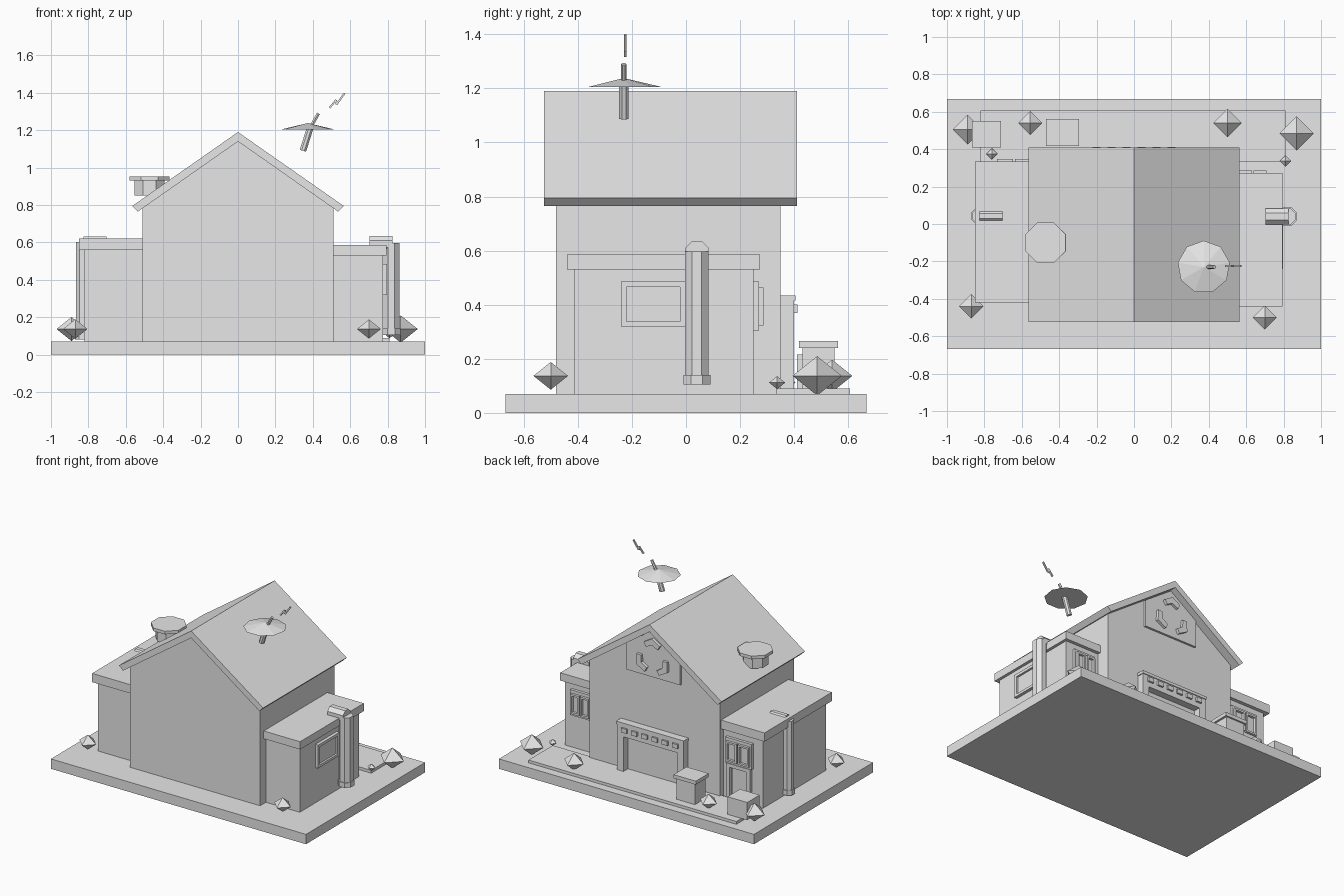
import bpy, bmesh, math
from mathutils import Vector, Matrix

cube = bpy.data.objects.get("Cube")
if cube:
    bpy.data.objects.remove(cube, do_unlink=True)

grey = bpy.data.materials.new("plain_grey")
grey.use_nodes = True
grey.diffuse_color = (0.8, 0.8, 0.8, 1)
grey.node_tree.nodes["Principled BSDF"].inputs["Base Color"].default_value = (0.8, 0.8, 0.8, 1)


def finish(name, bm):
    bmesh.ops.recalc_face_normals(bm, faces=bm.faces)
    mesh = bpy.data.meshes.new(name)
    bm.to_mesh(mesh)
    bm.free()
    mesh.materials.append(grey)
    obj = bpy.data.objects.new(name, mesh)
    bpy.context.collection.objects.link(obj)
    return obj


def box(name, x, y, z):
    """Box from three (low, high) ranges."""
    bm = bmesh.new()
    bmesh.ops.create_cube(bm, size=1)
    for v in bm.verts:
        v.co = [lo + (c + 0.5) * (hi - lo) for c, (lo, hi) in zip(v.co, (x, y, z))]
    return finish(name, bm)


def prism(name, profile, y):
    """Extrude an x-z outline along y."""
    bm = bmesh.new()
    face = bm.faces.new([bm.verts.new((px, y[0], pz)) for px, pz in profile])
    new = bmesh.ops.extrude_face_region(bm, geom=[face])["geom"]
    bmesh.ops.translate(bm, vec=(0, y[1] - y[0], 0),
                        verts=[v for v in new if isinstance(v, bmesh.types.BMVert)])
    return finish(name, bm)


def rod(name, a, b, r, r2=None, sides=8):
    """Faceted rod or cone between two points."""
    a, b = Vector(a), Vector(b)
    bm = bmesh.new()
    bmesh.ops.create_cone(bm, cap_ends=True, segments=sides, radius1=r,
                          radius2=r if r2 is None else r2, depth=(b - a).length)
    turn = (b - a).to_track_quat('Z', 'Y').to_matrix().to_4x4()
    spin = Matrix.Rotation(math.pi / sides, 4, 'Z')
    bm.transform(Matrix.Translation((a + b) / 2) @ turn @ spin)
    return finish(name, bm)


def mirror_points(half):
    """Close a right-hand outline with its mirror image."""
    return half + [(-px, pz) for px, pz in reversed(half) if px > 0]


# Ground and patio
box("ground_slab", (-1, 1), (-0.667, 0.667), (0, 0.07))
box("patio", (-0.82, 0.81), (0.335, 0.607), (0.07, 0.09))

# Main house with gable ends and a chevron roof
prism("main_house", [(0, 1.14), (0.51, 0.783), (0.51, 0.07), (-0.51, 0.07), (-0.51, 0.783)],
      (-0.48, 0.35))
prism("main_roof", [(0, 1.19), (0.565, 0.795), (0.535, 0.765), (0, 1.14),
                    (-0.535, 0.765), (-0.565, 0.795)], (-0.525, 0.41))

# Side wings with flat roofs
box("left_wing", (0.5, 0.775), (-0.415, 0.25), (0.07, 0.53))
box("left_wing_roof", (0.5, 0.795), (-0.44, 0.273), (0.53, 0.585))
box("right_wing", (-0.82, -0.5), (-0.395, 0.31), (0.07, 0.56))
box("right_wing_roof", (-0.85, -0.5), (-0.42, 0.335), (0.56, 0.622))

# Gable panel and its three bent trim bars
prism("gable_panel", [(0, 1.135), (0.21, 0.99), (0.21, 0.8), (-0.21, 0.8), (-0.21, 0.99)],
      (0.345, 0.365))
for i in range(3):
    def polar(r, deg):
        t = math.radians(90 + 120 * i + deg)
        return (r * math.cos(t), 0.94 + r * math.sin(t))
    prism("gable_trim", [polar(0.12, -32), polar(0.14, 0), polar(0.12, 32),
                         polar(0.085, 32), polar(0.095, 0), polar(0.085, -32)], (0.36, 0.385))

# Large doorway with posts, lintel and blocks
for s in (-1, 1):
    box("doorway_post", sorted((s * 0.21, s * 0.26)), (0.345, 0.4), (0.07, 0.34))
box("doorway_lintel", (-0.26, 0.26), (0.345, 0.4), (0.335, 0.42))
box("doorway_cap", (-0.265, 0.265), (0.345, 0.405), (0.415, 0.435))
for i in range(6):
    cx = -0.2 + 0.08 * i
    box("lintel_block", (cx - 0.022, cx + 0.022), (0.39, 0.413), (0.37, 0.4))


def frame(name, x, y, z, bar):
    """Four bars around an opening on a back wall."""
    box(name + "_top", x, y, (z[1] - bar, z[1]))
    box(name + "_bottom", x, y, (z[0], z[0] + bar))
    box(name + "_jamb", (x[0], x[0] + bar), y, z)
    box(name + "_jamb", (x[1] - bar, x[1]), y, z)


# Wing back windows: surround with two raised sashes
def sash_window(name, x, y, z):
    box(name + "_surround", x, (y - 0.01, y + 0.02), z)
    mid = (x[0] + x[1]) / 2
    for a, b in ((x[0] + 0.012, mid - 0.005), (mid + 0.005, x[1] - 0.012)):
        frame(name + "_sash", (a, b), (y + 0.015, y + 0.037), (z[0] + 0.018, z[1] - 0.022), 0.013)


sash_window("left_window", (0.55, 0.72), 0.25, (0.305, 0.485))
sash_window("right_window", (-0.745, -0.54), 0.31, (0.33, 0.51))

# Door below the right wing window
frame("door_frame", (-0.735, -0.55), (0.3, 0.335), (0.07, 0.33), 0.025)
box("door_panel", (-0.7, -0.585), (0.3, 0.318), (0.09, 0.3))

# Side window of the left wing
for z in ((0.32, 0.338), (0.465, 0.485)):
    box("side_window_rail", (0.77, 0.797), (-0.24, 0.0), z)
for y in ((-0.24, -0.22), (-0.022, 0.0)):
    box("side_window_jamb", (0.77, 0.797), y, (0.32, 0.485))
box("side_window_pane", (0.77, 0.783), (-0.225, -0.02), (0.33, 0.47))

# Drain pipes with an elbow over each wing roof
for side, s, cx, cy, r, low, top in (("left", 1, 0.82, 0.04, 0.047, 0.105, 0.597),
                                     ("right", -1, -0.833, 0.043, 0.037, 0.08, 0.602)):
    rod(side + "_pipe", (cx, cy, low), (cx, cy, top), r)
    rod(side + "_pipe_foot", (cx, cy, low), (cx, cy, low + 0.035), r * 1.15)
    rod(side + "_pipe_elbow", (s * 0.703, cy, top - 0.005), (s * 0.825, cy, top - 0.005), r)

# Roof vent
rod("vent_stem", (-0.473, -0.1, 0.85), (-0.473, -0.1, 0.932), 0.088)
rod("vent_cap", (-0.473, -0.1, 0.93), (-0.473, -0.1, 0.952), 0.117)

# Floating dish, its post, antenna and bolt
rod("dish", (0.373, -0.23, 1.205), (0.373, -0.23, 1.238), 0.141, 0.0, 9)
rod("dish_post", (0.347, -0.23, 1.09), (0.385, -0.23, 1.21), 0.019)
rod("dish_antenna", (0.385, -0.23, 1.21), (0.43, -0.23, 1.29), 0.01, sides=6)
bolt = [(0.49, 1.32), (0.525, 1.362), (0.527, 1.338), (0.57, 1.398)]
for (ax, az), (bx, bz) in zip(bolt, bolt[1:]):
    rod("signal_bolt", (ax, -0.225, az), (bx, -0.225, bz), 0.007, sides=4)

# Crates on the patio
box("crate", (-0.865, -0.71), (0.41, 0.55), (0.09, 0.215))
box("bin", (-0.455, -0.31), (0.43, 0.55), (0.09, 0.245))
box("bin_lid", (-0.47, -0.295), (0.417, 0.562), (0.24, 0.265))

# Faceted shrubs
for x, y, r in ((-0.89, 0.505, 0.08), (-0.555, 0.54, 0.065), (-0.76, 0.375, 0.03),
                (0.5, 0.54, 0.075), (0.87, 0.485, 0.091), (0.81, 0.337, 0.03),
                (-0.87, -0.44, 0.065), (0.7, -0.5, 0.064)):
    bm = bmesh.new()
    bmesh.ops.create_uvsphere(bm, u_segments=4, v_segments=2, radius=r)
    bm.transform(Matrix.Translation((x, y, 0.137 if r > 0.05 else 0.112))
                 @ Matrix.Diagonal((1, 1, 0.8, 1)))
    finish("shrub", bm)
